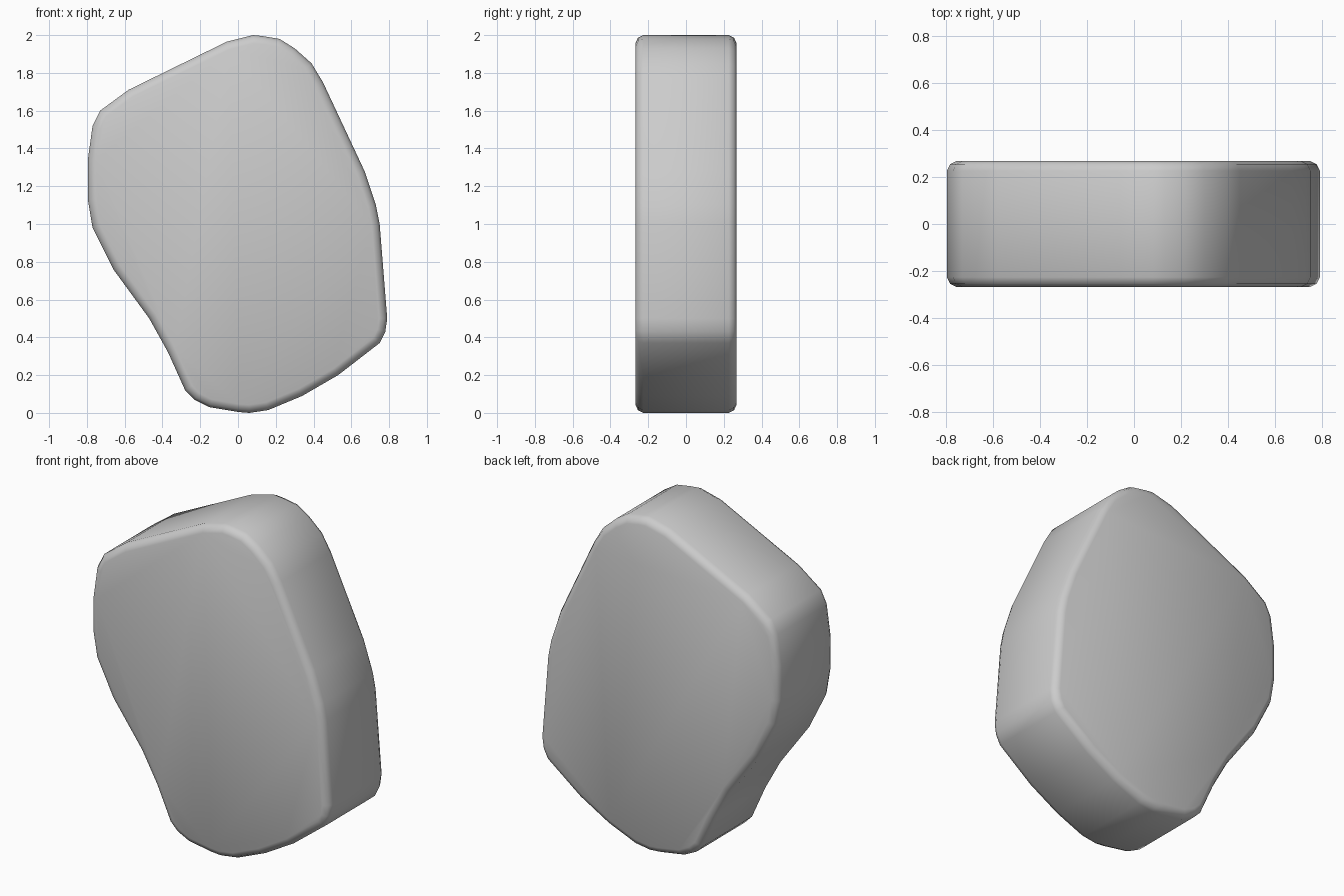
import bpy, bmesh

if "Cube" in bpy.data.objects:
    bpy.data.objects.remove(bpy.data.objects["Cube"])

# Front outline of the slab (x, z), counter-clockwise seen from the front
OUTLINE = [
    (0.08, 2.0), (-0.06, 1.965), (-0.58, 1.71), (-0.73, 1.60), (-0.77, 1.52),
    (-0.795, 1.34), (-0.795, 1.13), (-0.77, 0.98), (-0.66, 0.76), (-0.47, 0.50),
    (-0.37, 0.32), (-0.28, 0.12), (-0.23, 0.07), (-0.15, 0.03), (0.0, 0.005),
    (0.06, 0.0), (0.16, 0.015), (0.34, 0.09), (0.53, 0.20), (0.75, 0.37),
    (0.78, 0.43), (0.79, 0.50), (0.75, 1.0), (0.73, 1.10), (0.67, 1.28),
    (0.45, 1.75), (0.39, 1.85), (0.30, 1.93), (0.22, 1.98), (0.13, 1.995),
]
HALF_DEPTH = 0.268

# Extrude the outline from front to back
bm = bmesh.new()
front = bm.faces.new([bm.verts.new((x, -HALF_DEPTH, z)) for x, z in OUTLINE])
back = bmesh.ops.extrude_face_region(bm, geom=[front], use_keep_orig=True)["geom"]
for v in [g for g in back if isinstance(g, bmesh.types.BMVert)]:
    v.co.y = HALF_DEPTH
bmesh.ops.recalc_face_normals(bm, faces=bm.faces[:])

# Worn, rounded rims on the front and back faces
rims = [e for e in bm.edges if abs(e.verts[0].co.y - e.verts[1].co.y) < 1e-4]
bmesh.ops.bevel(bm, geom=rims, offset=0.042, offset_type='OFFSET',
                segments=2, profile=0.45, affect='EDGES', clamp_overlap=False)
bmesh.ops.recalc_face_normals(bm, faces=bm.faces[:])
for f in bm.faces:
    f.smooth = True

mesh = bpy.data.meshes.new("stone_slab")
bm.to_mesh(mesh)
bm.free()
slab = bpy.data.objects.new("stone_slab", mesh)
bpy.context.collection.objects.link(slab)
